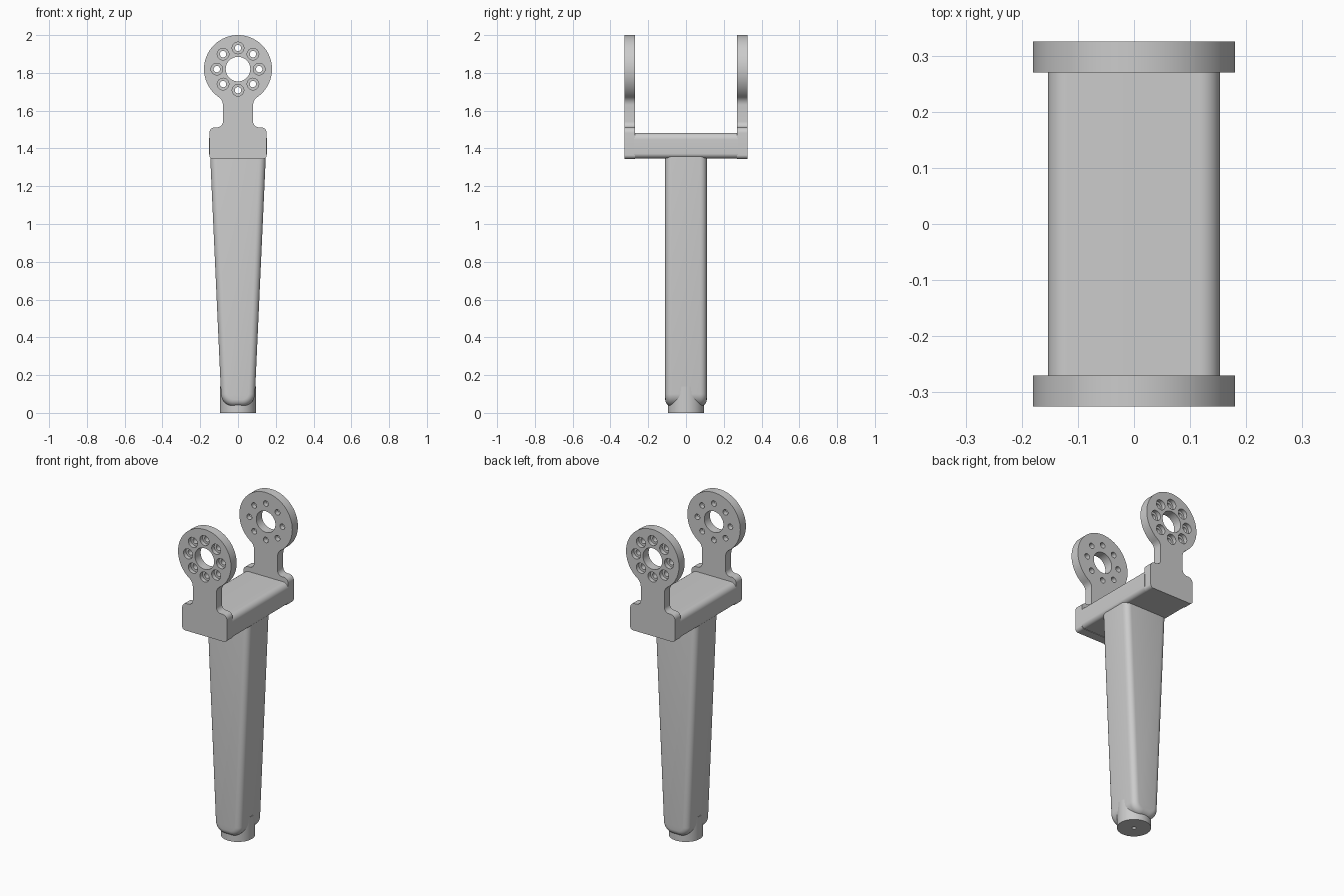
import bpy, bmesh, math
from mathutils import Vector, Matrix

if "Cube" in bpy.data.objects:
    bpy.data.objects.remove(bpy.data.objects["Cube"], do_unlink=True)

grey = bpy.data.materials.new("light_grey")
grey.use_nodes = True
colour = (0.6, 0.6, 0.6, 1)
grey.diffuse_color = colour
grey.node_tree.nodes["Principled BSDF"].inputs["Base Color"].default_value = colour


def finish(name, bm):
    bmesh.ops.recalc_face_normals(bm, faces=bm.faces)
    mesh = bpy.data.meshes.new(name)
    bm.to_mesh(mesh)
    bm.free()
    mesh.materials.append(grey)
    obj = bpy.data.objects.new(name, mesh)
    bpy.context.collection.objects.link(obj)
    return obj


def activate(obj):
    bpy.ops.object.select_all(action='DESELECT')
    obj.select_set(True)
    bpy.context.view_layer.objects.active = obj


def smooth(obj):
    activate(obj)
    bpy.ops.object.shade_smooth_by_angle(angle=math.radians(30))


def arc(cx, cz, r, start, end, steps):
    angles = [math.radians(start + (end - start) * i / steps) for i in range(steps + 1)]
    return [Vector((cx + r * math.cos(a), cz + r * math.sin(a))) for a in angles]


def rounded(corner, before, after, r, steps=8):
    """Arc that replaces one corner of an outline."""
    p = Vector(corner)
    d1, d2 = (Vector(before) - p).normalized(), (Vector(after) - p).normalized()
    half = d1.angle(d2) / 2
    c = p + (d1 + d2).normalized() * r / math.sin(half)
    a, b = p + d1 * r / math.tan(half) - c, p + d2 * r / math.tan(half) - c
    return [c + a.lerp(b, i / steps).normalized() * r for i in range(steps + 1)]


def mirrored(half):
    """Close a right-hand outline with its left-hand mirror image."""
    return half + [Vector((-p.x, p.y)) for p in reversed(half) if p.x > 1e-5]


def extrude(name, outline, y0, y1):
    bm = bmesh.new()
    face = bm.faces.new([bm.verts.new((p.x, y0, p.y)) for p in outline])
    new = bmesh.ops.extrude_face_region(bm, geom=[face])["geom"]
    verts = [v for v in new if isinstance(v, bmesh.types.BMVert)]
    bmesh.ops.translate(bm, verts=verts, vec=(0, y1 - y0, 0))
    return finish(name, bm)


def lathe(bm, profile, matrix, steps):
    """Revolve (radius, height) points that start and end on the axis."""
    rings = []
    for r, z in profile:
        count = steps if r > 0 else 1
        rings.append([bm.verts.new(matrix @ Vector((r * math.cos(math.tau * i / steps),
                                                   r * math.sin(math.tau * i / steps), z)))
                      for i in range(count)])
    for low, high in zip(rings, rings[1:]):
        for i in range(steps):
            j = (i + 1) % steps
            quad = [low[i % len(low)], low[j % len(low)], high[j % len(high)], high[i % len(high)]]
            bm.faces.new(list(dict.fromkeys(quad)))


# Tapered leg with rounded edges and a rounded toe
top, side, toe = (0.15, 1.42), (0.087, 0.035), (0, 0.035)
leg = extrude("leg", mirrored([Vector(toe)] + rounded(side, toe, top, 0.068, 12) + [Vector(top)]),
              -0.11, 0.11)
bevel = leg.modifiers.new("edge_rounding", 'BEVEL')
bevel.width = 0.035
bevel.segments = 6
bevel.limit_method = 'ANGLE'
bevel.angle_limit = math.radians(60)
bevel.use_clamp_overlap = False
activate(leg)
bpy.ops.object.modifier_apply(modifier=bevel.name)
smooth(leg)

# Round foot with a small blind hole underneath
bm = bmesh.new()
lathe(bm, [(0, 0.1), (0.012, 0.1), (0.012, 0), (0.095, 0), (0.095, 0.14), (0, 0.14)],
      Matrix.Identity(4), 48)
smooth(finish("foot", bm))

# Crossbar with rounded long edges
low, high = (0.153, 1.348), (0.153, 1.483)
bar = rounded(low, (0, 1.348), high, 0.025) + rounded(high, low, (0, 1.483), 0.035)
smooth(extrude("crossbar", mirrored(bar), -0.275, 0.275))

# Fork plates: wide base, narrow neck, round eye
EYE, RADIUS, NECK, FILLET = 1.82, 0.18, 0.08, 0.05
reach = RADIUS + FILLET
drop = math.sqrt(reach ** 2 - (NECK + FILLET) ** 2)
lean = math.degrees(math.atan2(drop, NECK + FILLET))
base, shoulder, inner = (0.152, 1.345), (0.152, 1.512), (NECK, 1.512)
half = rounded(base, (0, 1.345), shoulder, 0.02)
half += rounded(shoulder, base, inner, 0.03)
half += rounded(inner, shoulder, (NECK, EYE), 0.03)
half += arc(NECK + FILLET, EYE - drop, FILLET, 180, 180 - lean, 8)
half += arc(0, EYE, RADIUS, -lean, 90, 32)[1:]
plate_outline = mirrored(half)

for name, s in (("front_plate", -1), ("back_plate", 1)):
    plate = extrude(name, plate_outline, s * 0.27, s * 0.325)

    # Cutter for the centre bore and the ring of counterbored bolt holes
    bm = bmesh.new()
    turn = Matrix(((1, 0, 0, 0), (0, 0, s, 0), (0, 1, 0, EYE), (0, 0, 0, 1)))
    lathe(bm, [(0, 0.25), (0.065, 0.25), (0.065, 0.34), (0, 0.34)], turn, 48)
    for i in range(8):
        a = math.tau * i / 8
        place = Matrix.Translation((0.112 * math.cos(a), 0, 0.112 * math.sin(a))) @ turn
        lathe(bm, [(0, 0.25), (0.017, 0.25), (0.017, 0.3), (0.031, 0.3),
                   (0.031, 0.34), (0, 0.34)], place, 24)
    cutter = finish("hole_cutter", bm)
    cutter.hide_render = True
    cut = plate.modifiers.new("holes", 'BOOLEAN')
    cut.operation = 'DIFFERENCE'
    cut.solver = 'EXACT'
    cut.object = cutter
    activate(plate)
    bpy.ops.object.modifier_apply(modifier=cut.name)
    bpy.data.objects.remove(cutter, do_unlink=True)
    smooth(plate)
